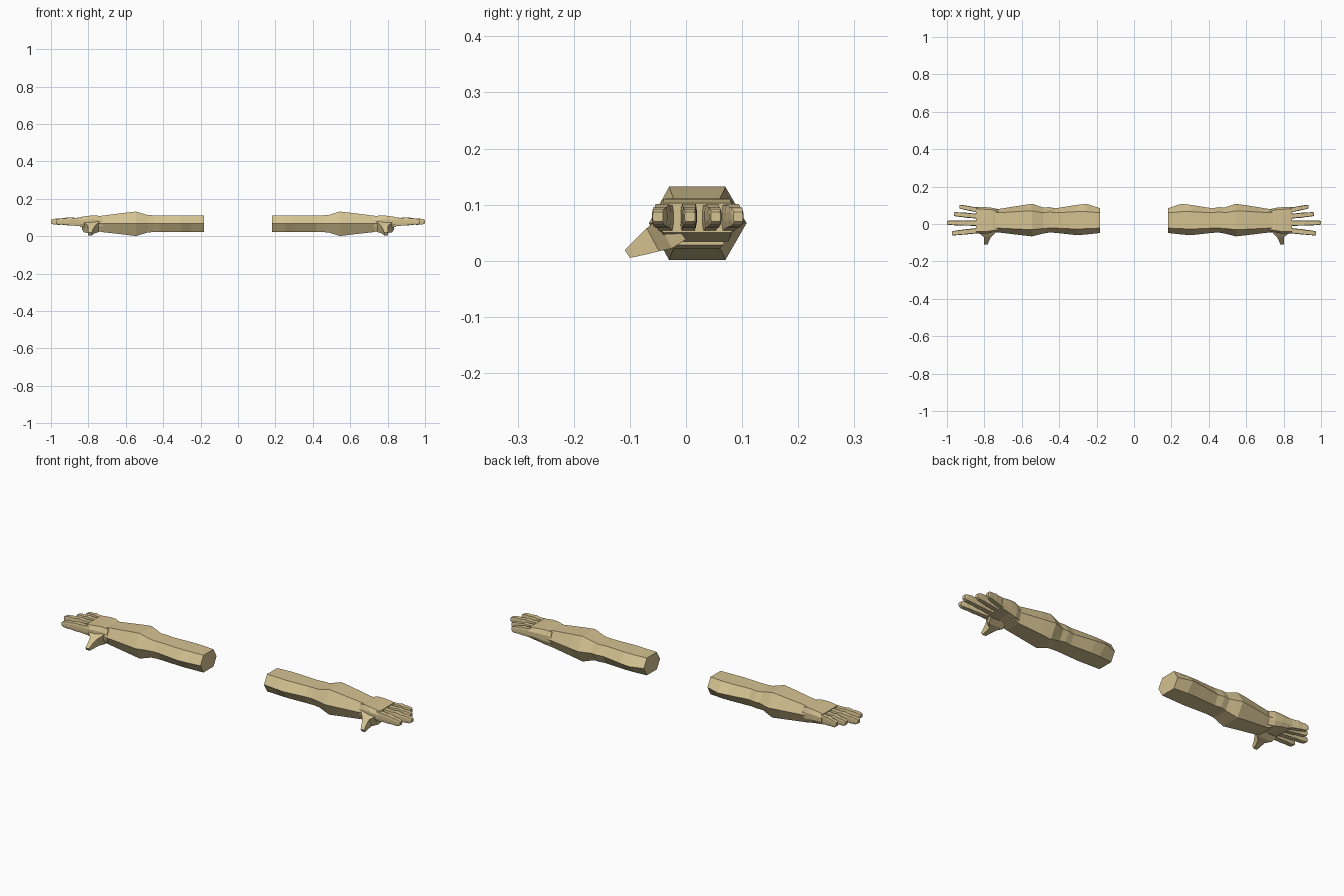
import bpy, bmesh
from mathutils import Vector

skin = bpy.data.materials.new("sand_skin")
skin.diffuse_color = (0.665, 0.54, 0.285, 1)


def loft(name, rings):
    """Skin a closed tube through rings of points and mirror it across x."""
    bm = bmesh.new()
    loops = [[bm.verts.new(p) for p in ring] for ring in rings]
    n = len(loops[0])
    for a, b in zip(loops, loops[1:]):
        for i in range(n):
            j = (i + 1) % n
            bm.faces.new((a[i], a[j], b[j], b[i]))
    bm.faces.new(loops[0])
    bm.faces.new(loops[-1])
    bmesh.ops.recalc_face_normals(bm, faces=bm.faces)
    mesh = bpy.data.meshes.new(name)
    bm.to_mesh(mesh)
    bm.free()
    mesh.materials.append(skin)
    obj = bpy.data.objects.new(name, mesh)
    bpy.context.collection.objects.link(obj)
    mod = obj.modifiers.new("mirror", 'MIRROR')
    mod.use_mirror_merge = False
    return obj


def hexagon(x, side0, flat0, flat1, side1, bottom, middle, top):
    """Six-sided section: flat top and bottom, pointed front and back."""
    return [(x, side0, middle), (x, flat0, top), (x, flat1, top),
            (x, side1, middle), (x, flat1, bottom), (x, flat0, bottom)]


# Forearm, from cut end to wrist
loft("forearm", [hexagon(*s) for s in (
    (0.183, -0.048, -0.022, 0.060, 0.085, 0.022, 0.067, 0.112),
    (0.255, -0.056, -0.025, 0.066, 0.108, 0.022, 0.067, 0.112),
    (0.305, -0.060, -0.027, 0.066, 0.102, 0.022, 0.067, 0.112),
    (0.420, -0.047, -0.022, 0.060, 0.084, 0.022, 0.067, 0.112),
    (0.455, -0.046, -0.022, 0.065, 0.090, 0.022, 0.067, 0.112),
    (0.485, -0.051, -0.024, 0.060, 0.088, 0.020, 0.067, 0.114),
    (0.545, -0.066, -0.030, 0.070, 0.108, 0.001, 0.067, 0.132),
    (0.600, -0.060, -0.028, 0.068, 0.100, 0.008, 0.067, 0.126),
    (0.725, -0.045, -0.022, 0.060, 0.080, 0.022, 0.067, 0.110),
    (0.750, -0.045, -0.024, 0.066, 0.084, 0.028, 0.070, 0.108))])


def rounded(x, y0, y1, z0, z1):
    """Eight-sided section with chamfered corners."""
    c, d = (y1 - y0) * 0.08, (z1 - z0) * 0.3
    return [(x, y0, z0 + d), (x, y0, z1 - d), (x, y0 + c, z1), (x, y1 - c, z1),
            (x, y1, z1 - d), (x, y1, z0 + d), (x, y1 - c, z0), (x, y0 + c, z0)]


# Palm
loft("palm", [rounded(*s) for s in (
    (0.725, -0.040, 0.076, 0.034, 0.104),
    (0.755, -0.045, 0.086, 0.034, 0.111),
    (0.790, -0.052, 0.090, 0.042, 0.110),
    (0.845, -0.052, 0.092, 0.050, 0.103))])

# Fingers: root y, tip y, tip x, root width
for name, y0, y1, x1, w in (("index_finger", -0.036, -0.050, 0.974, 0.029),
                            ("middle_finger", 0.004, 0.007, 1.000, 0.029),
                            ("ring_finger", 0.042, 0.053, 0.962, 0.027),
                            ("little_finger", 0.076, 0.093, 0.934, 0.026)):
    rings = []
    for t, scale, z0, z1 in ((-0.1, 1.0, 0.052, 0.100), (0.3, 0.95, 0.058, 0.098),
                             (0.42, 1.0, 0.058, 0.101), (0.66, 0.88, 0.062, 0.095),
                             (0.74, 0.9, 0.061, 0.096), (0.93, 0.82, 0.064, 0.092),
                             (1.0, 0.65, 0.070, 0.087)):
        x, y = 0.842 + t * (x1 - 0.842), y0 + t * (y1 - y0)
        h = w * scale / 2
        rings.append(rounded(x, y - h, y + h, z0, z1))
    loft(name, rings)


# Thumb: four-sided sections sloping forwards and down
def thumb_ring(x0, x1, upper, lower):
    return [Vector((x, *p)) for x, p in ((x0, upper), (x1, upper), (x1, lower), (x0, lower))]


loft("thumb", [thumb_ring(*s) for s in (
    (0.735, 0.835, (-0.035, 0.085), (0.000, 0.038)),
    (0.745, 0.825, (-0.052, 0.073), (-0.025, 0.022)),
    (0.764, 0.803, (-0.070, 0.058), (-0.048, 0.017)),
    (0.774, 0.801, (-0.088, 0.040), (-0.072, 0.011)),
    (0.782, 0.802, (-0.109, 0.019), (-0.100, 0.005)))])
